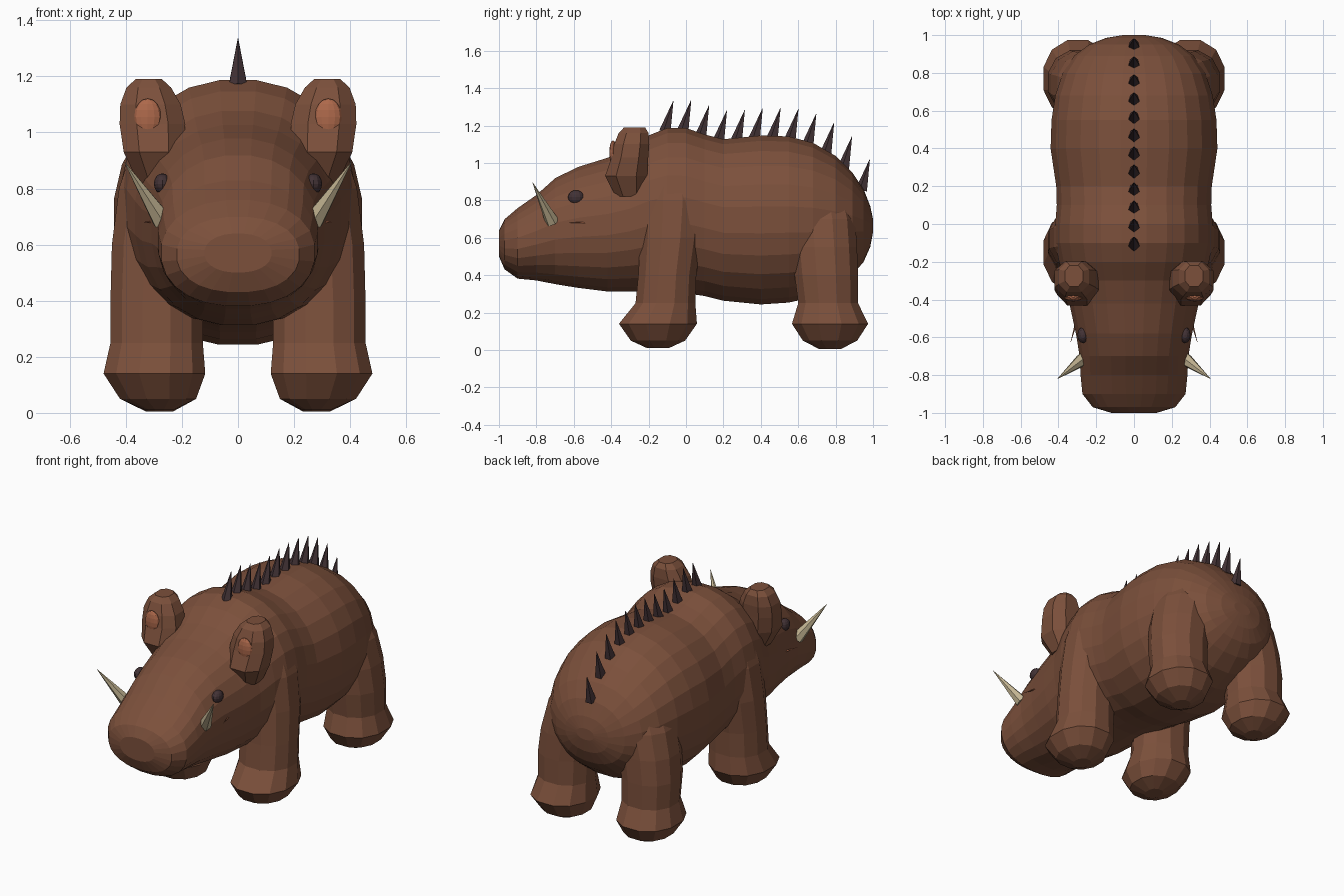
import bpy, bmesh
from math import sin, cos, pi
from mathutils import Vector, Matrix

cube = bpy.data.objects.get("Cube")
if cube:
    bpy.data.objects.remove(cube)


def material(name, rgb):
    m = bpy.data.materials.new(name)
    m.use_nodes = True
    m.diffuse_color = (*rgb, 1)
    m.node_tree.nodes["Principled BSDF"].inputs["Base Color"].default_value = (*rgb, 1)
    return m


hide = material("brown_hide", (0.2, 0.08, 0.044))
dark = material("dark_bristle", (0.055, 0.032, 0.036))
ivory = material("ivory", (0.55, 0.46, 0.29))
pink = material("inner_ear_pink", (0.42, 0.14, 0.07))


def finish(name, bm, mat):
    bmesh.ops.recalc_face_normals(bm, faces=bm.faces)
    me = bpy.data.meshes.new(name)
    bm.to_mesh(me)
    bm.free()
    me.materials.append(mat)
    ob = bpy.data.objects.new(name, me)
    bpy.context.collection.objects.link(ob)
    return ob


def power(v, n):
    return abs(v) ** (2 / n) * (1 if v > 0 else -1)


def loft(name, rings, sides, n, mat, along_y=False):
    """Rings are (centre, radius_a, radius_b); skin them and cap the ends."""
    bm = bmesh.new()
    loops = []
    for c, ra, rb in rings:
        loop = []
        for i in range(sides):
            t = 2 * pi * (i + 0.5) / sides
            a, b = ra * power(cos(t), n), rb * power(sin(t), n)
            loop.append(bm.verts.new(Vector(c) + Vector((a, 0, b) if along_y else (a, b, 0))))
        loops.append(loop)
    for p, q in zip(loops, loops[1:]):
        for i in range(sides):
            j = (i + 1) % sides
            bm.faces.new((p[i], p[j], q[j], q[i]))
    bm.faces.new(loops[0])
    bm.faces.new(loops[-1])
    return finish(name, bm, mat)


def spike(name, base, tip, radius, sides, mat):
    base, tip = Vector(base), Vector(tip)
    d = tip - base
    bm = bmesh.new()
    turn = d.to_track_quat('Z', 'Y').to_matrix().to_4x4()
    bmesh.ops.create_cone(bm, cap_ends=True, segments=sides, radius1=radius, radius2=0.001,
                          depth=d.length, matrix=Matrix.Translation((base + tip) / 2) @ turn)
    return finish(name, bm, mat)


def ball(name, centre, size, mat):
    bm = bmesh.new()
    bmesh.ops.create_uvsphere(bm, u_segments=12, v_segments=8, radius=1,
                              matrix=Matrix.Translation(centre) @ Matrix.Diagonal((*size, 1)))
    return finish(name, bm, mat)


# Body and head: y, half width, underside, back line
profile = [
    (-1.0, 0.12, 0.50, 0.64), (-0.97, 0.22, 0.43, 0.70), (-0.90, 0.275, 0.38, 0.76),
    (-0.80, 0.285, 0.37, 0.83), (-0.70, 0.29, 0.35, 0.92), (-0.58, 0.31, 0.33, 0.98),
    (-0.42, 0.345, 0.31, 1.03), (-0.30, 0.37, 0.31, 1.08), (-0.20, 0.40, 0.31, 1.15),
    (-0.10, 0.42, 0.31, 1.19), (0.0, 0.42, 0.30, 1.19), (0.10, 0.412, 0.285, 1.155),
    (0.20, 0.415, 0.26, 1.13), (0.40, 0.445, 0.24, 1.15), (0.55, 0.44, 0.25, 1.145),
    (0.68, 0.42, 0.28, 1.11), (0.80, 0.38, 0.33, 1.04), (0.89, 0.32, 0.40, 0.95),
    (0.95, 0.24, 0.47, 0.86), (0.985, 0.15, 0.55, 0.77), (1.0, 0.06, 0.63, 0.70),
]
loft("body", [((0, y, (lo + hi) / 2), w, (hi - lo) / 2) for y, w, lo, hi in profile],
     24, 2.2, hide, along_y=True)


def back_height(y):
    for p, q in zip(profile, profile[1:]):
        if p[0] <= y <= q[0]:
            return p[3] + (q[3] - p[3]) * (y - p[0]) / (q[0] - p[0])


# Row of bristles along the spine
for i in range(12):
    y = -0.11 + i * 0.0955
    z = back_height(y) - 0.02
    spike(f"spine_bristle_{i + 1}", (0, y, z), (0, y + 0.042, z + 0.165), 0.034, 5, dark)

# Leg sections: z, x, y offset, radius x, radius y
front = [
    (0.01, 0.28, 0.0, 0.05, 0.06), (0.05, 0.285, 0.0, 0.14, 0.15),
    (0.14, 0.298, 0.0, 0.187, 0.215), (0.25, 0.29, 0.04, 0.17, 0.165),
    (0.40, 0.29, 0.05, 0.17, 0.16), (0.60, 0.28, 0.07, 0.175, 0.17),
    (0.80, 0.25, 0.08, 0.18, 0.18), (0.95, 0.22, 0.08, 0.16, 0.15),
    (1.02, 0.2, 0.08, 0.09, 0.09),
]
rear = [
    (0.005, 0.28, 0.0, 0.05, 0.06), (0.05, 0.285, 0.0, 0.14, 0.15),
    (0.14, 0.298, 0.0, 0.187, 0.21), (0.25, 0.29, -0.01, 0.165, 0.165),
    (0.40, 0.29, -0.02, 0.17, 0.175), (0.55, 0.27, -0.03, 0.175, 0.18),
    (0.70, 0.23, -0.04, 0.18, 0.18), (0.85, 0.18, -0.06, 0.15, 0.16),
]
# Ear sections: z, x, y, radius x, radius y
ear = [
    (0.82, 0.28, -0.30, 0.08, 0.08), (0.93, 0.30, -0.32, 0.115, 0.12),
    (1.03, 0.305, -0.30, 0.125, 0.105), (1.10, 0.312, -0.29, 0.115, 0.1),
    (1.16, 0.318, -0.28, 0.085, 0.085), (1.19, 0.318, -0.275, 0.05, 0.06),
]

for side, s in (("left", 1), ("right", -1)):
    for part, rows, cy in (("front_leg", front, -0.15), ("rear_leg", rear, 0.77)):
        loft(f"{side}_{part}", [((s * x, cy + dy, z), rx, ry) for z, x, dy, rx, ry in rows],
             12, 2.2, hide)
    loft(f"{side}_ear", [((s * x, y, z), rx, ry) for z, x, y, rx, ry in ear], 8, 2.4, hide)
    ball(f"{side}_inner_ear", (s * 0.322, -0.39, 1.055), (0.048, 0.02, 0.066), pink)
    ball(f"{side}_eye", (s * 0.27, -0.588, 0.817), (0.03, 0.043, 0.037), dark)
    spike(f"{side}_tusk", (s * 0.27, -0.715, 0.685), (s * 0.405, -0.82, 0.895), 0.038, 6, ivory)
    spike(f"{side}_whisker", (s * 0.3, -0.5, 0.68), (s * 0.335, -0.625, 0.68), 0.008, 3, pink)
